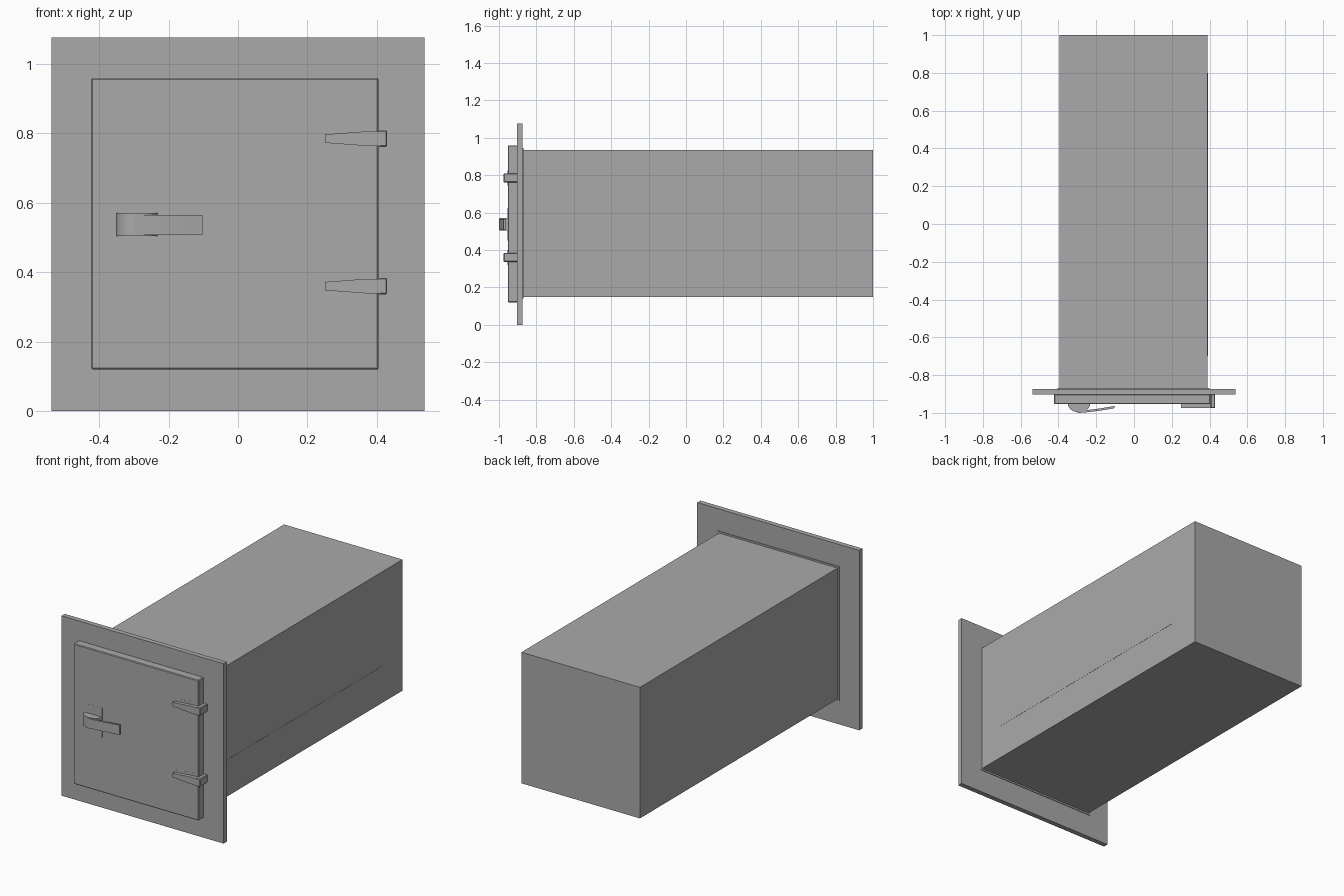
import bpy
import math

if "Cube" in bpy.data.objects:
    bpy.data.objects.remove(bpy.data.objects["Cube"], do_unlink=True)

grey = bpy.data.materials.new("steel grey")
grey.use_nodes = True
colour = (0.4, 0.4, 0.4, 1)
grey.diffuse_color = colour
grey.node_tree.nodes["Principled BSDF"].inputs["Base Color"].default_value = colour


def prism(name, outline, low, high, axis="z", bevel=0):
    """Extrude a flat outline along z (outline in x, y) or along y (outline in x, z)."""
    def point(p, d):
        return (p[0], p[1], d) if axis == "z" else (p[0], d, p[1])
    n = len(outline)
    verts = [point(p, d) for d in (low, high) for p in outline]
    faces = [list(range(n))[::-1], list(range(n, 2 * n))]
    faces += [[i, (i + 1) % n, n + (i + 1) % n, n + i] for i in range(n)]
    mesh = bpy.data.meshes.new(name)
    mesh.from_pydata(verts, [], faces)
    if axis == "y":
        mesh.flip_normals()
    mesh.materials.append(grey)
    obj = bpy.data.objects.new(name, mesh)
    bpy.context.collection.objects.link(obj)
    if bevel:
        mod = obj.modifiers.new("edge", "BEVEL")
        mod.width = bevel
        mod.segments = 1
    return obj


def box(name, x, y, z, bevel=0):
    outline = [(x[0], y[0]), (x[1], y[0]), (x[1], y[1]), (x[0], y[1])]
    return prism(name, outline, z[0], z[1], "z", bevel)


def smooth(obj):
    bpy.ops.object.select_all(action="DESELECT")
    obj.select_set(True)
    bpy.context.view_layer.objects.active = obj
    bpy.ops.object.shade_smooth_by_angle(angle=math.radians(35))


# Long chamber, wall plate and door
box("chamber", (-0.395, 0.39), (-0.88, 1), (0.15, 0.935))
box("chamber_collar", (-0.405, 0.4), (-0.874, -0.869), (0.14, 0.945))
box("shelf_edge", (0.38, 0.391), (-0.7, 0.8), (0.355, 0.37))
box("wall_plate", (-0.537, 0.537), (-0.903, -0.873), (0, 1.077))
box("door", (-0.423, 0.405), (-0.953, -0.9), (0.12, 0.96), 0.004)

# Two tapered strap hinges with a knuckle beside the door
for place, z in (("lower", 0.36), ("upper", 0.785)):
    for part, near, far, front in (("strap", 0.012, 0.021, -0.975),
                                   ("pad", 0.026, 0.039, -0.9535)):
        end = 0.41 if part == "strap" else 0.375
        outline = [(0.25, z - near), (0.37, z - far), (end, z - far),
                   (end, z + far), (0.37, z + far), (0.25, z + near)]
        prism(f"{place}_hinge_{part}", outline, front, -0.95, "y")
    box(f"{place}_hinge_knuckle", (0.405, 0.43), (-0.975, -0.9),
        (z - 0.024, z + 0.024), 0.004)

# Latch: thin backing plate, half-round boss and curved lever
box("latch_plate", (-0.35, -0.232), (-0.9535, -0.95), (0.45, 0.625))
arc = [math.pi * (1 + i / 24) for i in range(25)]
boss = prism("latch_boss", [(-0.291 + 0.059 * math.cos(a), -0.951 + 0.046 * math.sin(a))
                            for a in arc], 0.505, 0.57)
smooth(boss)

steps = [i / 12 for i in range(13)]
outer = [(-0.3 + 0.197 * t, -1 + 0.025 * t ** 1.5) for t in steps]
inner = [(x, y + 0.012) for x, y in reversed(outer)]
smooth(prism("latch_lever", outer + inner, 0.508, 0.565))
